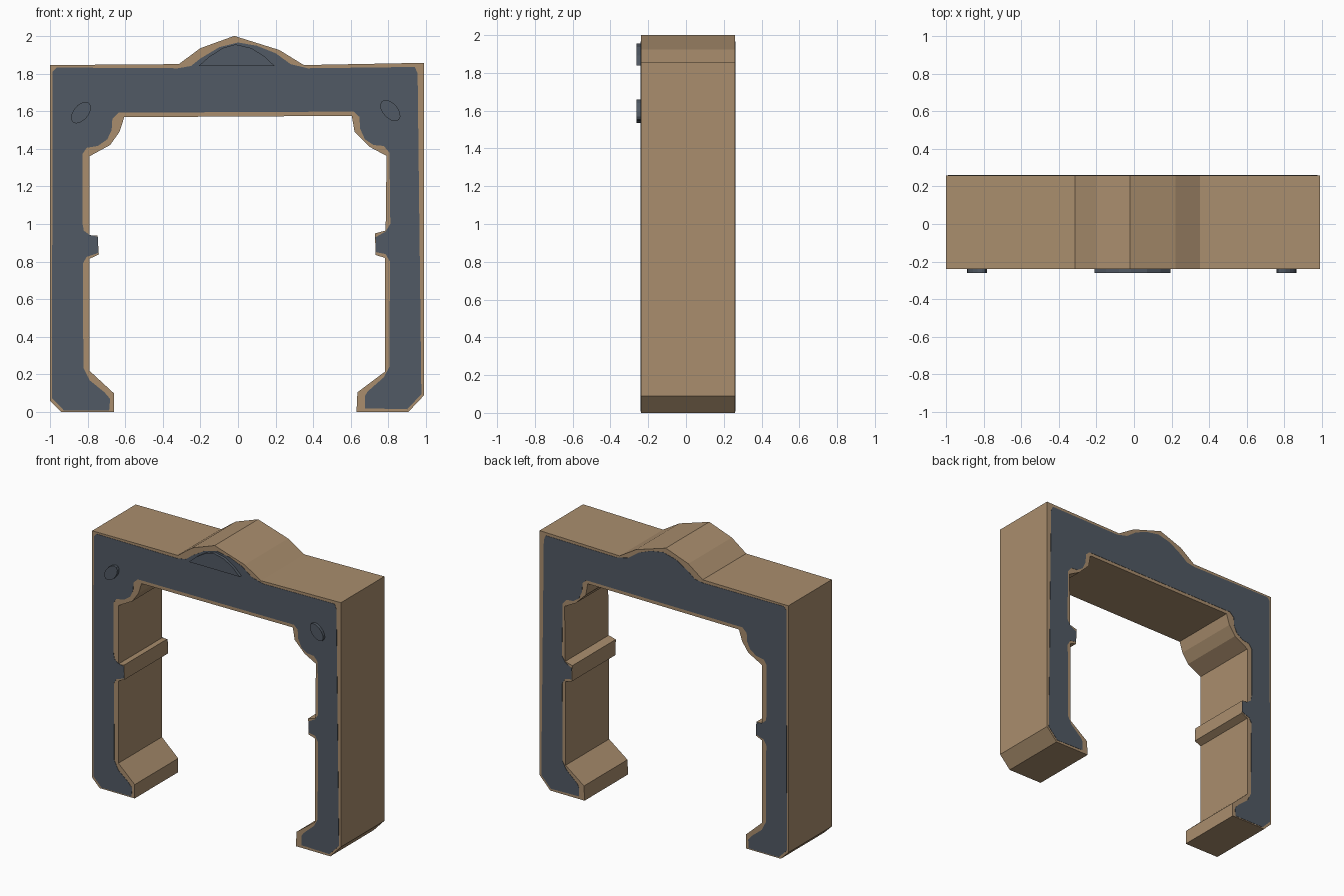
import bpy, bmesh, math


def material(name, rgb):
    m = bpy.data.materials.new(name)
    m.diffuse_color = (*rgb, 1)
    return m


tan = material("tan_rim", (0.40, 0.27, 0.155))
slate = material("slate_grey", (0.083, 0.102, 0.128))


def prism(name, pts, y0, y1, mat):
    """Extrude an x-z outline from y0 to y1."""
    bm = bmesh.new()
    face = bm.faces.new([bm.verts.new((x, y0, z)) for x, z in pts])
    ext = bmesh.ops.extrude_face_region(bm, geom=[face], use_keep_orig=True)
    for v in ext["geom"]:
        if isinstance(v, bmesh.types.BMVert):
            v.co.y = y1
    bmesh.ops.recalc_face_normals(bm, faces=bm.faces)
    # split the concave caps into triangles cleanly
    bmesh.ops.triangulate(bm, faces=[f for f in bm.faces if len(f.verts) > 4])
    me = bpy.data.meshes.new(name)
    bm.to_mesh(me)
    bm.free()
    me.materials.append(mat)
    ob = bpy.data.objects.new(name, me)
    bpy.context.collection.objects.link(ob)
    return ob


# Tan arch body, slightly irregular outline
body = [
    (-1, 0.06), (-0.94, 0), (-0.66, 0), (-0.66, 0.10), (-0.79, 0.22),
    (-0.79, 0.815), (-0.74, 0.838), (-0.747, 0.94), (-0.79, 0.937),
    (-0.79, 1.36), (-0.68, 1.42), (-0.63, 1.49), (-0.605, 1.568),
    (0.605, 1.575), (0.62, 1.49), (0.70, 1.41), (0.79, 1.362),
    (0.785, 0.965), (0.728, 0.95), (0.732, 0.835), (0.782, 0.82),
    (0.782, 0.215), (0.635, 0.105), (0.63, 0), (0.905, 0), (0.99, 0.09),
    (0.99, 1.857), (0.35, 1.845), (0.22, 1.925), (-0.02, 2.0),
    (-0.20, 1.935), (-0.315, 1.85), (-1, 1.845)]
prism("arch_body", body, -0.238, 0.259, tan)

# Slate facing with rounded corners, on the front and back
facing = [
    (-0.99, 0.075), (-0.925, 0.008), (-0.685, 0.008), (-0.68, 0.07),
    (-0.71, 0.105), (-0.79, 0.17), (-0.822, 0.235), (-0.825, 0.79),
    (-0.805, 0.825), (-0.76, 0.84), (-0.743, 0.848), (-0.745, 0.932),
    (-0.79, 0.942), (-0.82, 0.965), (-0.828, 1.01), (-0.828, 1.37),
    (-0.805, 1.405), (-0.745, 1.415), (-0.695, 1.45), (-0.672, 1.50),
    (-0.668, 1.56), (-0.635, 1.592), (0.615, 1.598), (0.645, 1.57),
    (0.65, 1.505), (0.675, 1.45), (0.72, 1.42), (0.775, 1.415),
    (0.805, 1.38), (0.81, 1.0), (0.785, 0.96), (0.732, 0.93),
    (0.735, 0.85), (0.785, 0.84), (0.808, 0.80), (0.805, 0.24),
    (0.775, 0.185), (0.69, 0.11), (0.675, 0.085), (0.675, 0.02),
    (0.90, 0.015), (0.975, 0.095), (0.955, 1.80), (0.94, 1.835),
    (0.37, 1.828), (0.28, 1.85), (0.20, 1.908), (0.10, 1.948), (0, 1.965),
    (-0.10, 1.94), (-0.20, 1.88), (-0.25, 1.84), (-0.32, 1.828),
    (-0.965, 1.832), (-0.985, 1.81)]
prism("front_facing", facing, -0.240, -0.237, slate)
prism("back_facing", facing, 0.2575, 0.261, slate)

# Raised crest plate under the top bump
crest = [(-0.21, 1.84), (-0.15, 1.892), (-0.08, 1.936), (-0.015, 1.955),
         (0.07, 1.936), (0.14, 1.892), (0.195, 1.84)]
prism("crest_plate", crest, -0.261, -0.237, slate)

# Tilted oval studs at the upper corners
for side, cx, cz in (("left", -0.835, 1.592), ("right", 0.81, 1.603)):
    tilt = math.radians(50 if cx < 0 else -48 + 180)
    oval = []
    for i in range(14):
        a = math.tau * i / 14
        u, v = 0.067 * math.cos(a), 0.040 * math.sin(a)
        oval.append((cx + u * math.cos(tilt) - v * math.sin(tilt),
                     cz + u * math.sin(tilt) + v * math.cos(tilt)))
    prism(side + "_stud", oval, -0.261, -0.237, slate)
